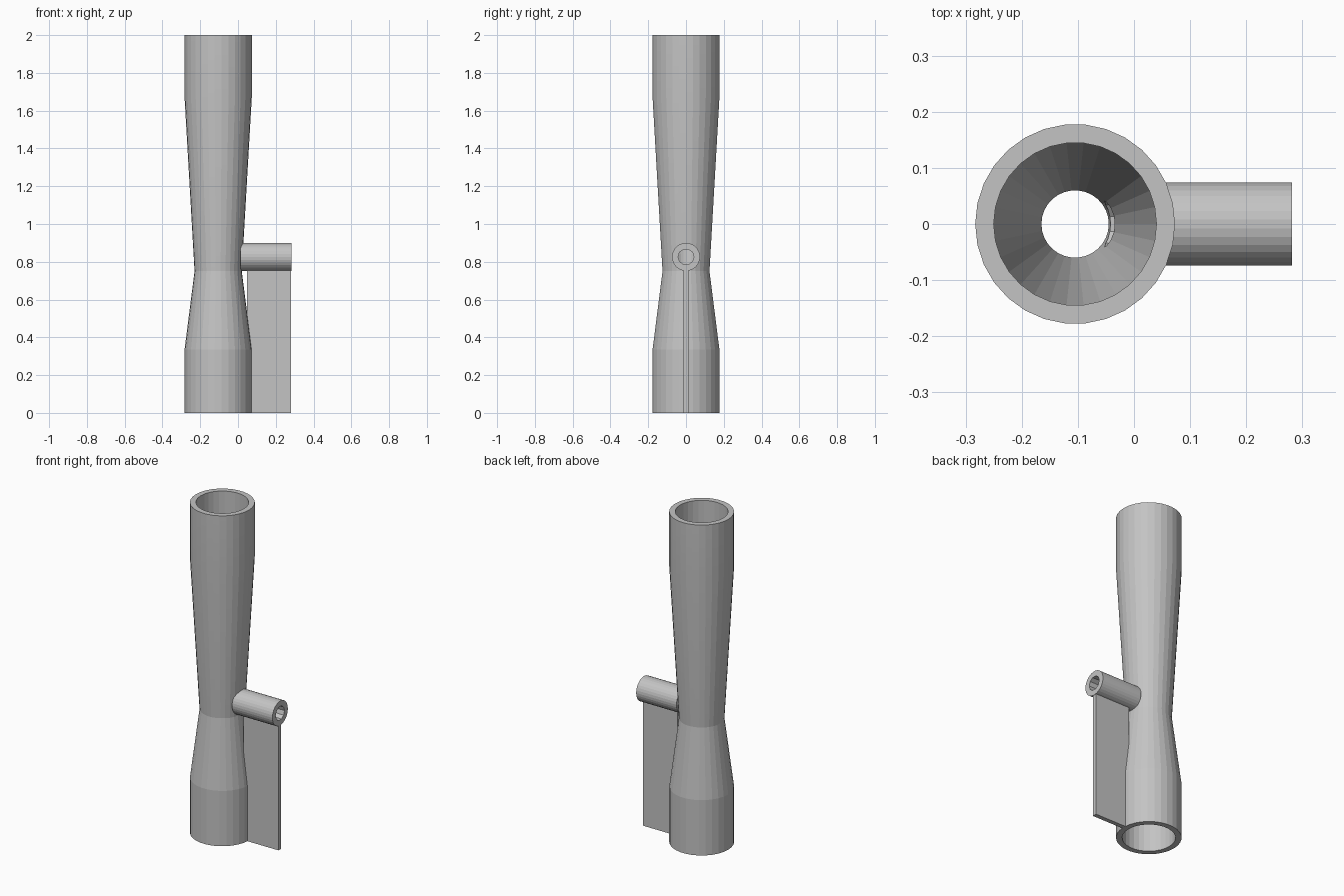
import bpy, bmesh, math
from mathutils import Matrix

old = bpy.data.objects.get("Cube")
if old:
    bpy.data.objects.remove(old, do_unlink=True)

grey = bpy.data.materials.new("plain grey")
grey.use_nodes = True
GREY = (0.55, 0.55, 0.55, 1)
grey.diffuse_color = GREY
grey.node_tree.nodes["Principled BSDF"].inputs["Base Color"].default_value = GREY

AXIS_X = -0.105
PORT_Z = 0.826


def add_object(name, bm):
    bmesh.ops.recalc_face_normals(bm, faces=bm.faces)
    mesh = bpy.data.meshes.new(name)
    bm.to_mesh(mesh)
    bm.free()
    mesh.materials.append(grey)
    obj = bpy.data.objects.new(name, mesh)
    bpy.context.collection.objects.link(obj)
    return obj


def lathe(name, profile, sides=30):
    """Closed (radius, z) profile swept round the main axis."""
    bm = bmesh.new()
    rings = []
    for i in range(sides):
        a = math.tau * i / sides
        rings.append([bm.verts.new((AXIS_X + r * math.cos(a), r * math.sin(a), z))
                      for r, z in profile])
    for i, ring in enumerate(rings):
        nxt = rings[(i + 1) % sides]
        for j in range(len(profile)):
            k = (j + 1) % len(profile)
            bm.faces.new((ring[j], nxt[j], nxt[k], ring[k]))
    return add_object(name, bm)


def x_cylinder(name, radius, x0, x1, sides):
    bm = bmesh.new()
    place = Matrix.Translation(((x0 + x1) / 2, 0, PORT_Z)) @ Matrix.Rotation(math.pi / 2, 4, "Y")
    bmesh.ops.create_cone(bm, cap_ends=True, segments=sides, radius1=radius,
                          radius2=radius, depth=x1 - x0, matrix=place)
    return add_object(name, bm)


def box(name, x0, x1, width, z0, z1):
    bm = bmesh.new()
    place = Matrix.Translation(((x0 + x1) / 2, 0, (z0 + z1) / 2)) @ Matrix.Diagonal(
        (x1 - x0, width, z1 - z0, 1))
    bmesh.ops.create_cube(bm, size=1, matrix=place)
    return add_object(name, bm)


def cut(obj, cutter):
    mod = obj.modifiers.new("bore", "BOOLEAN")
    mod.operation = "DIFFERENCE"
    mod.solver = "EXACT"
    mod.object = cutter
    graph = bpy.context.evaluated_depsgraph_get()
    mesh = bpy.data.meshes.new_from_object(obj.evaluated_get(graph))
    obj.modifiers.clear()
    obj.data = mesh


# Waisted main pipe with a narrow throat
outer = [(0.178, 0), (0.178, 0.335), (0.125, 0.75), (0.178, 1.67), (0.178, 2)]
inner = [(0.145, 2), (0.145, 1.67), (0.06, 0.75), (0.145, 0.335), (0.145, 0)]
pipe = lathe("main_pipe", outer + inner)

# Side port and its bore, opening into the throat
port = x_cylinder("side_port", 0.074, 0.012, 0.282, 30)
bore = x_cylinder("bore_cutter", 0.042, AXIS_X, 0.4, 10)
bore.hide_render = True
cut(pipe, bore)
cut(port, bore)
bpy.data.objects.remove(bore, do_unlink=True)

# Thin fin holding up the side port
box("support_fin", 0.047, 0.28, 0.026, 0, 0.755)

# Soft shading on the round parts, crisp rims
bpy.ops.object.select_all(action="DESELECT")
for obj in (pipe, port):
    obj.select_set(True)
bpy.context.view_layer.objects.active = pipe
bpy.ops.object.shade_smooth_by_angle(angle=math.radians(5))
